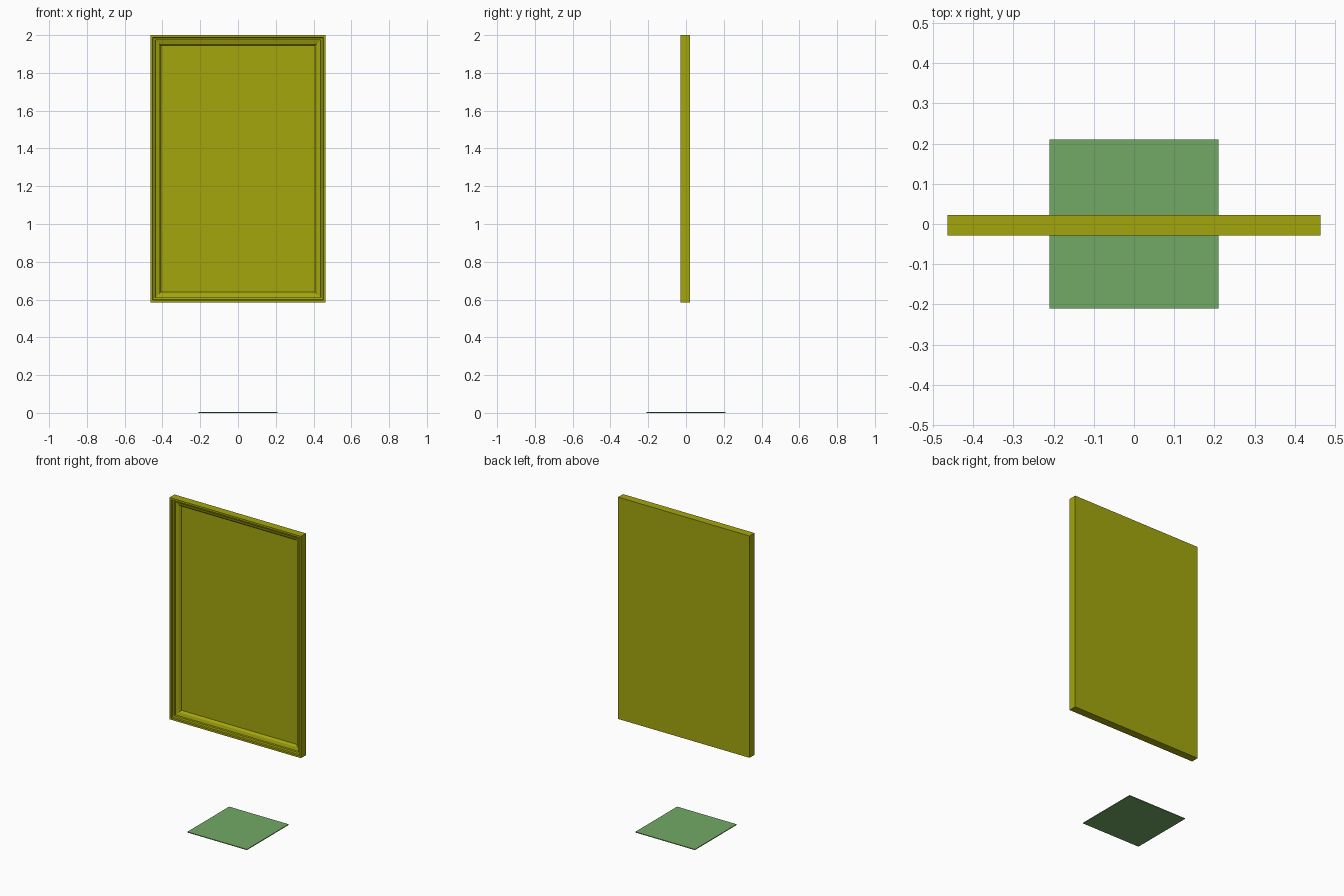
import bpy, bmesh

if "Cube" in bpy.data.objects:
    bpy.data.objects.remove(bpy.data.objects["Cube"])


def material(name, color):
    m = bpy.data.materials.new(name)
    m.diffuse_color = color
    m.use_nodes = True
    m.node_tree.nodes["Principled BSDF"].inputs["Base Color"].default_value = m.diffuse_color
    return m


def finish(bm, name, mat):
    bmesh.ops.recalc_face_normals(bm, faces=bm.faces)
    me = bpy.data.meshes.new(name)
    bm.to_mesh(me)
    bm.free()
    ob = bpy.data.objects.new(name, me)
    me.materials.append(mat)
    bpy.context.collection.objects.link(ob)
    return ob


olive = material("olive", (0.367, 0.381, 0.004, 1))
green = material("green", (0.170, 0.393, 0.133, 1))

# Framed panel: moulding profile (inset from the edge, y) swept as nested rectangles
HALF_W, Z0, Z1 = 0.464, 0.585, 2.0
profile = [(0, 0.022), (0, -0.028), (0.012, -0.028), (0.014, -0.018),
           (0.025, -0.016), (0.027, -0.006),
           (0.046, 0.000), (0.054, 0.010), (0.056, 0.014)]
bm = bmesh.new()
rings = []
for d, y in profile:
    w = HALF_W - d
    rings.append([bm.verts.new((x, y, z)) for x, z in
                  ((-w, Z0 + d), (w, Z0 + d), (w, Z1 - d), (-w, Z1 - d))])
for a, b in zip(rings, rings[1:]):
    for i in range(4):
        j = (i + 1) % 4
        bm.faces.new((a[i], a[j], b[j], b[i]))
bm.faces.new(rings[0])
bm.faces.new(rings[-1])
finish(bm, "framed_panel", olive)

# Thin square floor plate
bm = bmesh.new()
bmesh.ops.create_cube(bm, size=1)
bmesh.ops.scale(bm, vec=(0.42, 0.42, 0.005), verts=bm.verts)
bmesh.ops.translate(bm, vec=(0, 0, 0.0025), verts=bm.verts)
finish(bm, "floor_plate", green)
